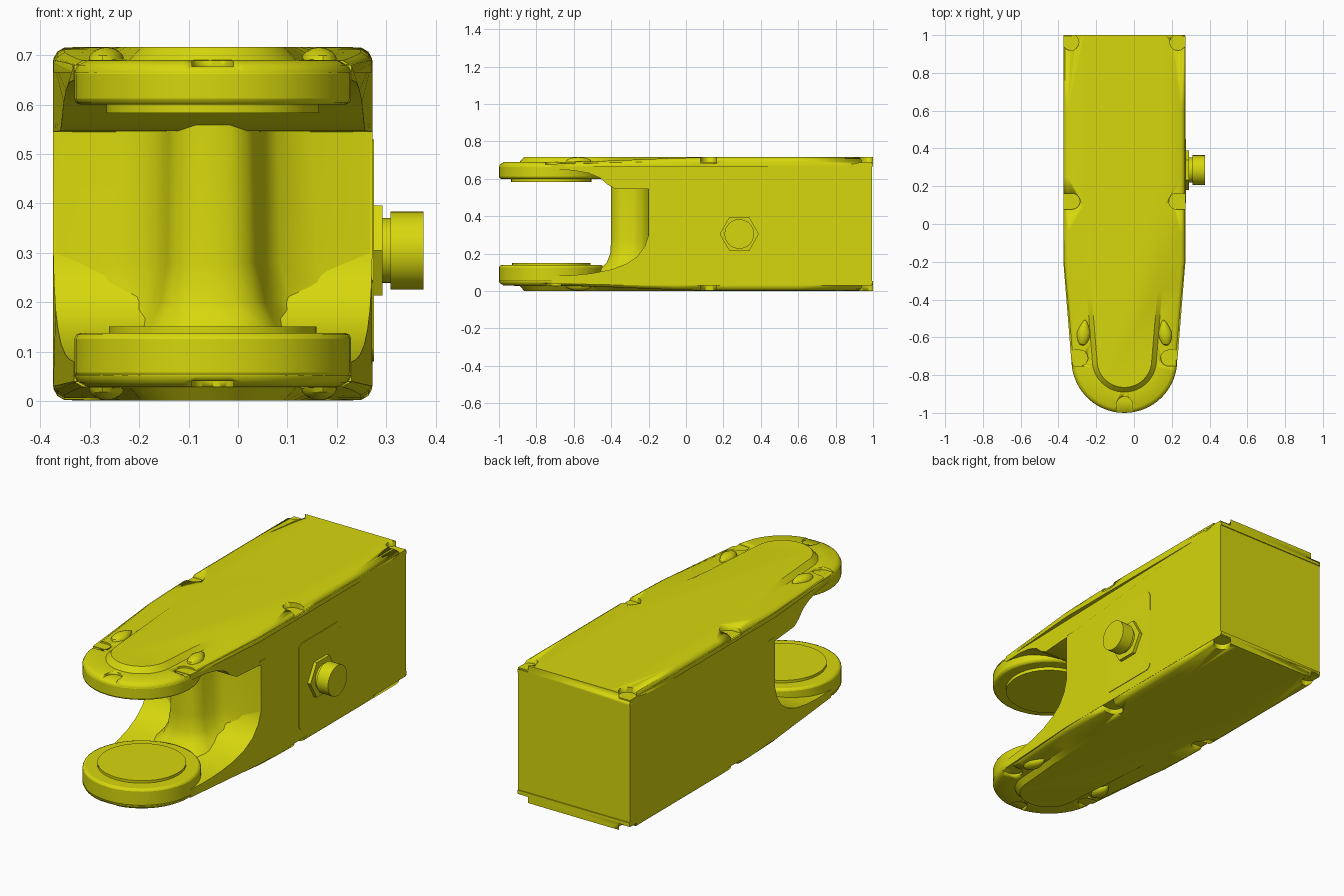
import bpy, bmesh, math
from mathutils import Matrix, Vector

if "Cube" in bpy.data.objects:
    bpy.data.objects.remove(bpy.data.objects["Cube"], do_unlink=True)

CX, HUB_Y, HUB_R, HALF, MID = -0.051, -0.72, 0.28, 0.322, 0.36

yellow = bpy.data.materials.new("yellow_paint")
yellow.use_nodes = True
COLOUR = (0.68, 0.68, 0.004, 1)
yellow.diffuse_color = COLOUR
yellow.node_tree.nodes["Principled BSDF"].inputs["Base Color"].default_value = COLOUR


def finish(name, bm, bevel=0, segments=2, smooth=30):
    bmesh.ops.recalc_face_normals(bm, faces=bm.faces)
    mesh = bpy.data.meshes.new(name)
    bm.to_mesh(mesh)
    bm.free()
    ob = bpy.data.objects.new(name, mesh)
    bpy.context.collection.objects.link(ob)
    mesh.materials.append(yellow)
    if bevel:
        mod = ob.modifiers.new("bevel", "BEVEL")
        mod.width, mod.segments, mod.limit_method = bevel, segments, "ANGLE"
    bpy.ops.object.select_all(action="DESELECT")
    ob.select_set(True)
    bpy.context.view_layer.objects.active = ob
    bpy.ops.object.shade_smooth_by_angle(angle=math.radians(smooth))
    return ob


def cylinder(name, centre, radius, depth, axis="Z", sides=40, bevel=0):
    bm = bmesh.new()
    turn = Matrix.Rotation(math.pi / 2, 4, "Y") if axis == "X" else Matrix()
    bmesh.ops.create_cone(bm, cap_ends=True, segments=sides, radius1=radius, radius2=radius,
                          depth=depth, matrix=Matrix.Translation(centre) @ turn)
    return finish(name, bm, bevel)


def loft(bm, rings, closed=True):
    rows = [[bm.verts.new(p) for p in ring] for ring in rings]
    n = len(rows[0])
    for a, b in zip(rows, rows[1:]):
        for i in range(n if closed else n - 1):
            j = (i + 1) % n
            bm.faces.new((a[i], a[j], b[j], b[i]))
    bm.faces.new(rows[0])
    bm.faces.new(rows[-1])
    return rows


def half_width(y):
    t = max(0, min(1, (-0.2 - y) / (-0.2 - HUB_Y)))
    return HALF + (HUB_R - HALF) * t


def outline(inset):
    side = [(half_width(y) - inset, y) for y in (1, 0.6, 0.25, 0.1, -0.05, -0.2, -0.35, -0.5, -0.62)]
    r = HUB_R - inset
    arc = [(r * math.cos(a), HUB_Y - r * math.sin(a))
           for a in (math.pi * i / 28 for i in range(29))]
    return side + arc + [(-x, y) for x, y in reversed(side)]


def rim_drop(y):
    t = max(0, min(1, (0.2 - y) / 0.95))
    return 0.027 * t * t * (3 - 2 * t)


# Main housing: side profile with the fork opening, tapered in plan
profile = [(0.995, 0.03), (0.995, 0.69), (-0.2, 0.69), (HUB_Y, 0.68), (HUB_Y, 0.65), (-0.6, 0.645),
           (-0.52, 0.63), (-0.46, 0.605), (-0.42, 0.57), (-0.38, 0.547), (-0.2, 0.545),
           (-0.2, 0.3), (-0.22, 0.24), (-0.26, 0.185), (-0.32, 0.145), (-0.4, 0.115),
           (-0.5, 0.095), (-0.6, 0.085), (HUB_Y, 0.08), (HUB_Y, 0.04), (-0.2, 0.03)]
bm = bmesh.new()
loft(bm, [[(CX + s * (half_width(y) + 0.001), y, z) for y, z in profile] for s in (-1, 1)])
finish("housing", bm, smooth=35)

# Central web between the fork arms, flaring at its foot
section = [(0.32, -0.15), (0.32, -0.2), (0.2, -0.215), (0.13, -0.24), (0.1, -0.28), (0.088, -0.34),
           (0.07, -0.38), (0.035, -0.4)]
section += [(-x, y) for x, y in reversed(section)]
rings = []
for z, spread, push in ((0.08, 2, 0.09), (0.12, 1.75, 0.06), (0.15, 1.45, 0.025),
                        (0.2, 1.2, 0.005), (0.28, 1.05, 0), (0.56, 1, 0)):
    rings.append([(CX + max(-0.318, min(0.318, x * spread)), y - push * max(0, -0.2 - y) / 0.2, z)
                  for x, y in section])
bm = bmesh.new()
loft(bm, rings)
finish("web", bm, smooth=50)

# Covers with a sunken rim, raised centre, bolt pockets and bumps
pockets = [(0, -1.0, -90), (0.28, -0.71, 0), (-0.28, -0.71, 180), (HALF, 0.12, 0),
           (-HALF, 0.12, 180), (HALF, 1, 45), (-HALF, 1, 135)]


def cover(name, upper):
    def place(z):
        return z if upper else 2 * MID - z - 0.002

    steps = [(0, None), (0, -0.022), (0.007, -0.009), (0.022, 0), (0.11, 0.001), (0.135, None)]
    rings = []
    for k, (inset, dz) in enumerate(steps):
        ring = []
        for x, y in outline(inset):
            z = (0.665 if k == 0 else 0.717) if dz is None else 0.716 - rim_drop(y) + dz
            ring.append((CX + x, y, place(z)))
        rings.append(ring)
    bm = bmesh.new()
    rows = loft(bm, rings, closed=False)
    bm.faces.new([r[0] for r in rows] + [r[-1] for r in reversed(rows)])
    ob = finish(name, bm, smooth=35)

    # Rounded slots, open towards the edge
    bm = bmesh.new()
    for x, y, angle in pockets:
        corner = abs(y) == 1 and x != 0
        r = 0.042
        back = 0.055 if corner else 0.045
        pts = [(0.1, -r), (0.1, r)]
        pts += [(-back + r * math.cos(a), r * math.sin(a))
                for a in (math.pi / 2 + math.pi * i / 12 for i in range(13))]
        turn = Matrix.Rotation(math.radians(angle), 2)
        floor = 0.683 - (0.006 if y < -0.5 else 0)
        loft(bm, [[(CX + x + v.x, y + v.y, place(z)) for v in (turn @ Vector(p) for p in pts)]
                  for z in (floor, 0.76)])
    cutter = finish(name + "_cutter", bm)
    cutter.hide_render = True
    mod = ob.modifiers.new("pockets", "BOOLEAN")
    mod.operation, mod.object, mod.solver = "DIFFERENCE", cutter, "EXACT"
    bpy.context.view_layer.objects.active = ob
    bpy.ops.object.modifier_apply(modifier=mod.name)
    bpy.data.objects.remove(cutter, do_unlink=True)

    # Teardrop bumps beside the raised centre
    for s, side in ((1, "left"), (-1, "right")):
        bm = bmesh.new()
        bmesh.ops.create_uvsphere(bm, u_segments=16, v_segments=8, radius=1)
        for v in bm.verts:
            taper = 1 if v.co.y < 0 else 1 - 0.5 * v.co.y
            v.co = (v.co.x * 0.036 * taper, v.co.y * 0.07, v.co.z * 0.026)
        bm.transform(Matrix.Translation((CX + s * 0.215, -0.575, place(0.69)))
                     @ Matrix.Rotation(s * 0.12, 4, "Z"))
        finish(f"{name}_bump_{side}", bm)


cover("top_cover", True)
cover("bottom_cover", False)

# Fork hubs and bearing discs
cylinder("upper_hub", (CX, HUB_Y, 0.637), HUB_R, 0.074, bevel=0.012)
cylinder("lower_hub", (CX, HUB_Y, 0.092), HUB_R, 0.092, bevel=0.012)
cylinder("upper_disc", (CX, HUB_Y, 0.595), 0.215, 0.024)
cylinder("lower_disc", (CX, HUB_Y, 0.142), 0.21, 0.018)

# Side access panel with rounded corners
bm = bmesh.new()
corner = 0.03
loop = []
for cy, cz, start in ((0.42, 0.5, 0), (0.14, 0.5, 90), (0.14, 0.11, 180), (0.42, 0.11, 270)):
    loop += [(cy + corner * math.cos(a), cz + corner * math.sin(a))
             for a in (math.radians(start + 18 * i) for i in range(6))]
loft(bm, [[(x, y, z) for y, z in loop] for x in (0.269, 0.275)])
finish("side_panel", bm)

# Connector: hex nut, neck and cap
PORT_Y, PORT_Z = 0.285, 0.305
cylinder("connector_nut", (0.28, PORT_Y, PORT_Z), 0.105, 0.024, "X", 6)
cylinder("connector_neck", (0.3, PORT_Y, PORT_Z), 0.066, 0.03, "X", 32)
cylinder("connector_cap", (0.342, PORT_Y, PORT_Z), 0.079, 0.066, "X", 32)
